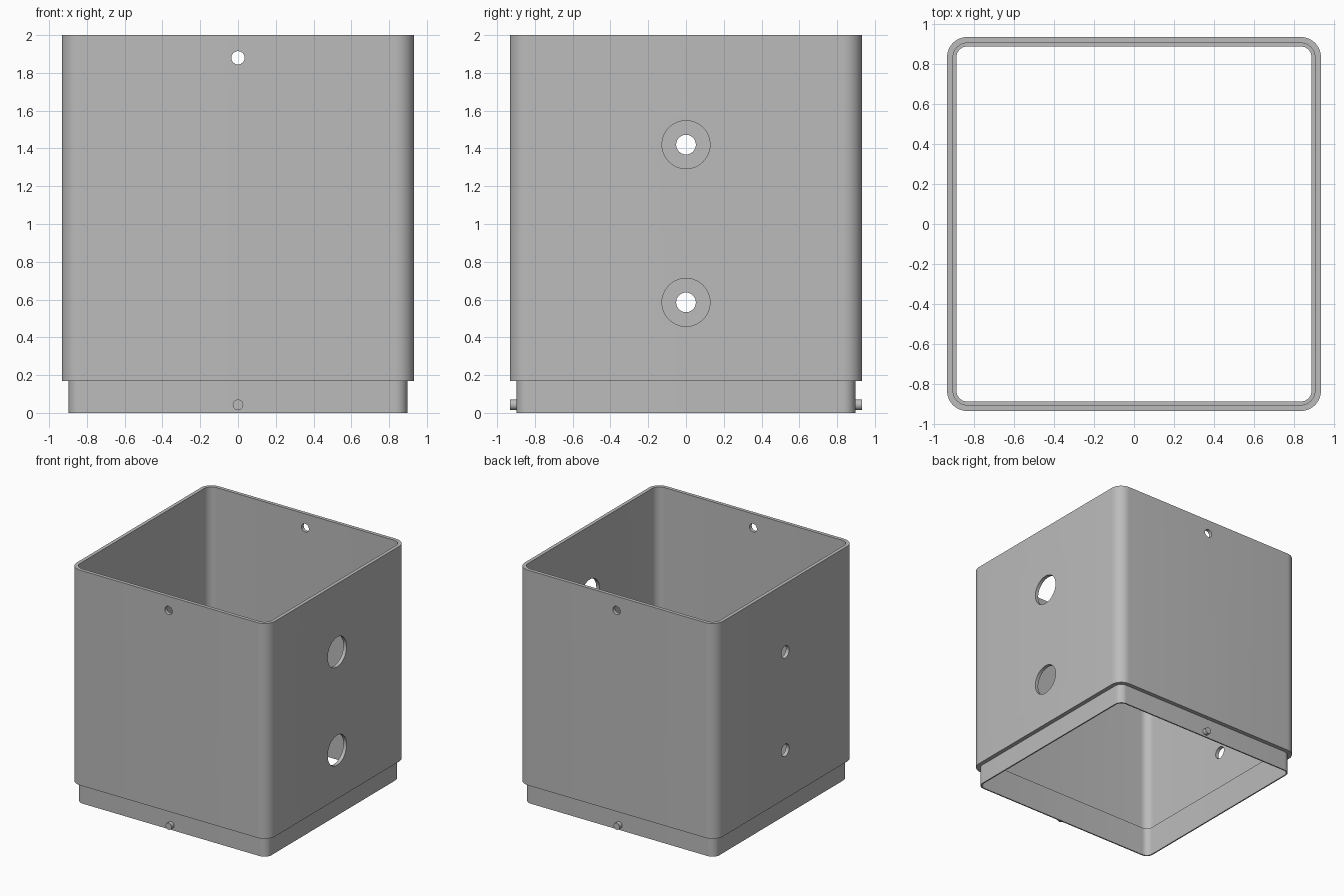
import bpy, bmesh
from math import pi, sin, cos, radians

cube = bpy.data.objects.get("Cube")
if cube:
    bpy.data.objects.remove(cube, do_unlink=True)

OUTER, INNER, LIP, THROAT = 0.933, 0.903, 0.897, 0.886  # half widths
CORNER = 0.1
SEGMENTS = 10

grey = bpy.data.materials.new("mid grey")
grey.use_nodes = True
colour = (0.5, 0.5, 0.5, 1)
grey.diffuse_color = colour
grey.node_tree.nodes["Principled BSDF"].inputs["Base Color"].default_value = colour


def rounded_square(bm, half, z):
    """Ring of vertices; all rings share the same corner centres."""
    centre = OUTER - CORNER
    radius = half - centre
    ring = []
    for corner, (sx, sy) in enumerate([(1, 1), (-1, 1), (-1, -1), (1, -1)]):
        for i in range(SEGMENTS + 1):
            a = pi / 2 * (corner + i / SEGMENTS)
            ring.append(bm.verts.new((sx * centre + radius * cos(a),
                                      sy * centre + radius * sin(a), z)))
    return ring


def finish(obj):
    obj.data.materials.clear()
    obj.data.materials.append(grey)
    bpy.ops.object.select_all(action="DESELECT")
    obj.select_set(True)
    bpy.context.view_layer.objects.active = obj
    bpy.ops.object.shade_smooth_by_angle(angle=radians(30))


def cylinder(name, radius, start, end, axis, z, sides=48):
    """Cylinder along x or y between two positions."""
    middle = (start + end) / 2
    location = (middle, 0, z) if axis == "x" else (0, middle, z)
    rotation = (0, pi / 2, 0) if axis == "x" else (pi / 2, 0, 0)
    bpy.ops.mesh.primitive_cylinder_add(vertices=sides, radius=radius,
                                        depth=abs(end - start),
                                        location=location, rotation=rotation)
    bpy.context.object.name = name
    return bpy.context.object


# Square tube with a stepped lip below and a ledge inside
profile = [(OUTER, 2), (INNER, 2), (INNER, 0.25), (THROAT, 0.25),
           (THROAT, 0), (LIP, 0), (LIP, 0.17), (OUTER, 0.17)]
bm = bmesh.new()
rings = [rounded_square(bm, half, z) for half, z in profile]
for k, ring in enumerate(rings):
    other = rings[(k + 1) % len(rings)]
    for i in range(len(ring)):
        j = (i + 1) % len(ring)
        bm.faces.new((ring[i], ring[j], other[j], other[i]))
bmesh.ops.recalc_face_normals(bm, faces=bm.faces)
mesh = bpy.data.meshes.new("square_tube")
bm.to_mesh(mesh)
bm.free()
tube = bpy.data.objects.new("square_tube", mesh)
bpy.context.collection.objects.link(tube)

# Holes: wide on one side, narrow opposite, and a pin hole front to back
cutters = [cylinder("pin_hole_cutter", 0.035, -1.2, 1.2, "y", 1.88)]
for z in (0.585, 1.42):
    cutters.append(cylinder("wide_hole_cutter", 0.127, 0.6, 1.2, "x", z))
    cutters.append(cylinder("narrow_hole_cutter", 0.052, -1.2, -0.6, "x", z))
for cutter in cutters:
    cutter.hide_render = True
    cut = tube.modifiers.new("hole", "BOOLEAN")
    cut.operation = "DIFFERENCE"
    cut.solver = "EXACT"
    cut.object = cutter
    bpy.context.view_layer.objects.active = tube
    bpy.ops.object.modifier_apply(modifier=cut.name)
    bpy.data.objects.remove(cutter, do_unlink=True)
finish(tube)

# Locating pins on the lip
for name, side in (("front_pin", -1), ("back_pin", 1)):
    finish(cylinder(name, 0.028, side * (LIP - 0.005), side * OUTER, "y", 0.043, 32))
